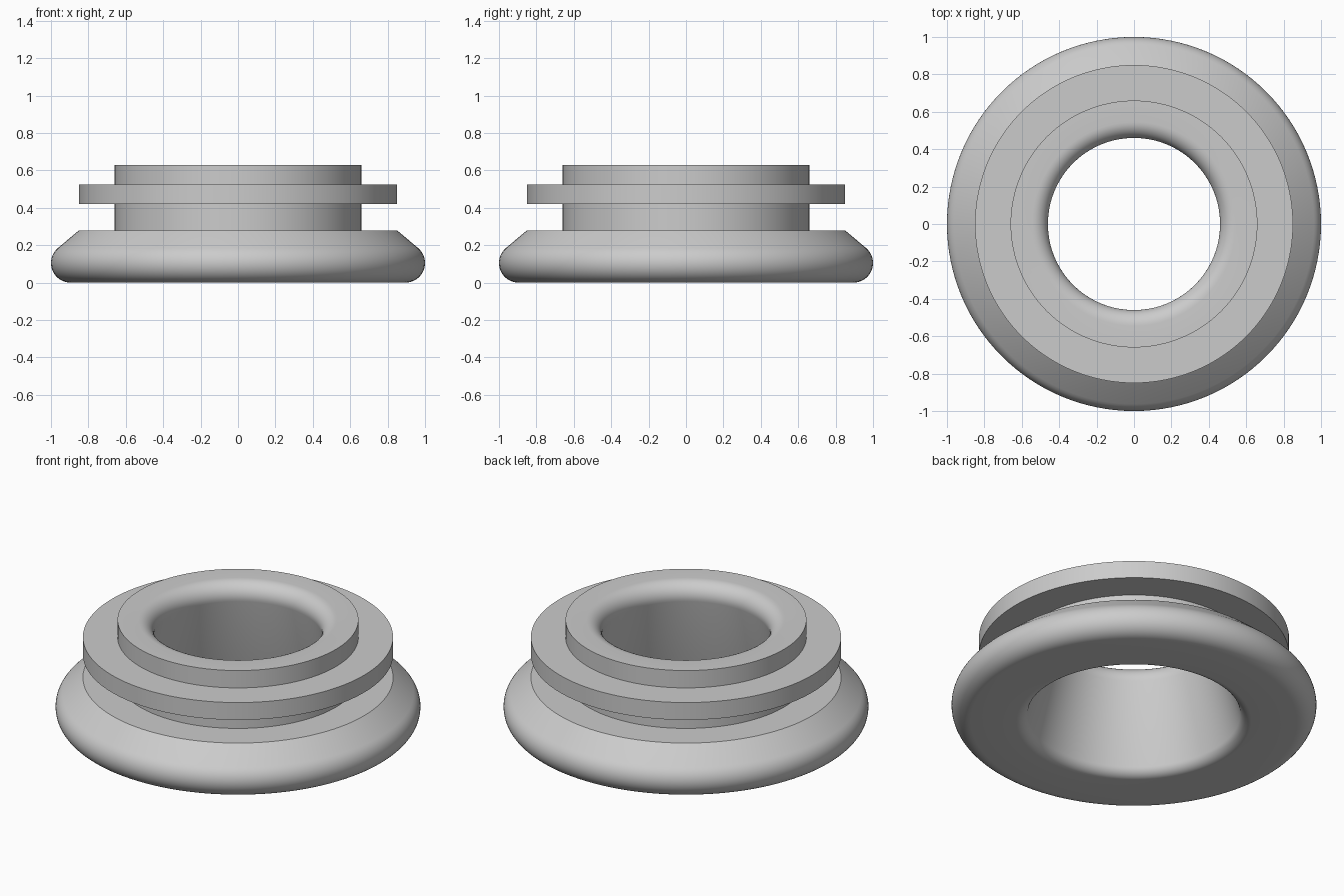
import bpy, bmesh
from math import radians, cos, sin, pi

cube = bpy.data.objects.get("Cube")
if cube:
    bpy.data.objects.remove(cube, do_unlink=True)

SEGMENTS = 128

grey = bpy.data.materials.new("plain_grey")
grey.use_nodes = True
grey.diffuse_color = (0.6, 0.6, 0.6, 1)
grey.node_tree.nodes["Principled BSDF"].inputs["Base Color"].default_value = (0.6, 0.6, 0.6, 1)


def arc(cx, cz, radius, start, end, steps=10):
    """Points on a rounded corner of the profile, angles in degrees."""
    angles = [radians(start + (end - start) * i / steps) for i in range(steps + 1)]
    return [(cx + radius * cos(a), cz + radius * sin(a)) for a in angles]


def lathe(name, profile, material):
    """Turn a closed (radius, height) profile around the z axis."""
    bm = bmesh.new()
    rings = []
    for s in range(SEGMENTS):
        a = 2 * pi * s / SEGMENTS
        rings.append([bm.verts.new((r * cos(a), r * sin(a), z)) for r, z in profile])
    n = len(profile)
    for s, ring in enumerate(rings):
        after = rings[(s + 1) % SEGMENTS]
        for i in range(n):
            j = (i + 1) % n
            bm.faces.new((ring[i], after[i], after[j], ring[j]))
    bmesh.ops.recalc_face_normals(bm, faces=bm.faces)
    mesh = bpy.data.meshes.new(name)
    bm.to_mesh(mesh)
    bm.free()
    mesh.materials.append(material)
    obj = bpy.data.objects.new(name, mesh)
    bpy.context.collection.objects.link(obj)
    bpy.ops.object.select_all(action="DESELECT")
    obj.select_set(True)
    bpy.context.view_layer.objects.active = obj
    bpy.ops.object.shade_smooth_by_angle(angle=radians(30))
    return obj


# Rounded outer rim of the base, rising to its chamfered shoulder
base_rim = arc(0.895, 0.105, 0.105, -90, 50, 16) + [(0.85, 0.28)]

# Neck, flange and upper collar
collar = [(0.66, 0.28), (0.66, 0.42), (0.85, 0.42), (0.85, 0.525),
          (0.66, 0.525), (0.66, 0.63)]

# Tapered bore with a rounded lip at each end
bore = arc(0.545, 0.545, 0.085, 90, 194) + arc(0.645, 0.065, 0.065, 194, 270)

lathe("flanged_ring", base_rim + collar + bore, grey)
